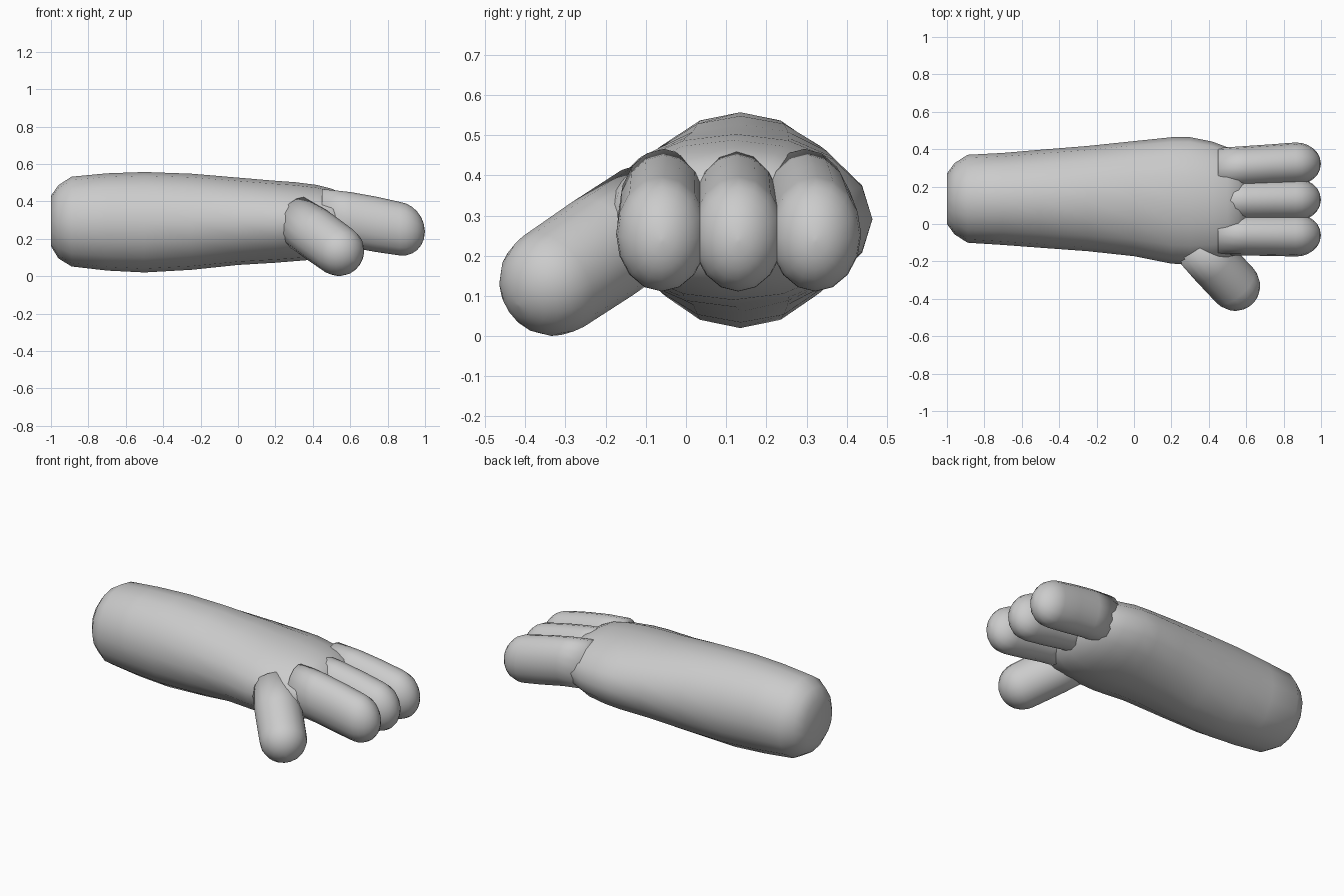
import bpy, bmesh, math
from mathutils import Vector

if "Cube" in bpy.data.objects:
    bpy.data.objects.remove(bpy.data.objects["Cube"], do_unlink=True)

grey = bpy.data.materials.new("plain grey")
grey.use_nodes = True
GREY = (0.6, 0.6, 0.6, 1)
grey.diffuse_color = GREY
grey.node_tree.nodes["Principled BSDF"].inputs["Base Color"].default_value = GREY


def loft(name, rings, axis, sides=16):
    """Skin elliptical rings (centre, side radius, upright radius) set across an axis."""
    axis = Vector(axis).normalized()
    side = Vector((0, 0, 1)).cross(axis).normalized()
    up = axis.cross(side)
    bm = bmesh.new()
    loops = []
    for centre, a, b in rings:
        loop = []
        for i in range(sides):
            t = math.tau * i / sides
            loop.append(bm.verts.new(Vector(centre) + side * a * math.cos(t) + up * b * math.sin(t)))
        loops.append(loop)
    for low, high in zip(loops, loops[1:]):
        for i in range(sides):
            j = (i + 1) % sides
            bm.faces.new((low[i], low[j], high[j], high[i]))
    bm.faces.new(loops[0][::-1])
    bm.faces.new(loops[-1])
    bmesh.ops.recalc_face_normals(bm, faces=bm.faces)
    for face in bm.faces:
        face.smooth = True
    mesh = bpy.data.meshes.new(name)
    bm.to_mesh(mesh)
    bm.free()
    mesh.materials.append(grey)
    obj = bpy.data.objects.new(name, mesh)
    bpy.context.collection.objects.link(obj)
    return obj


def round_tip(rings, centre, axis, a, b, length, steps=6):
    """Add a rounded end to a list of rings."""
    axis = Vector(axis).normalized()
    for i in range(steps + 1):
        t = math.radians(88) * i / steps
        rings.append((Vector(centre) + axis * length * math.sin(t), a * math.cos(t), b * math.cos(t)))
    return rings


# Forearm and palm: x, right edge, left edge, bottom, top
outline = [
    (-1.0, 0.0, 0.27, 0.16, 0.43),
    (-0.96, -0.055, 0.325, 0.095, 0.487),
    (-0.89, -0.10, 0.37, 0.052, 0.532),
    (-0.7, -0.112, 0.38, 0.03, 0.55),
    (-0.5, -0.127, 0.397, 0.02, 0.557),
    (-0.25, -0.145, 0.417, 0.034, 0.548),
    (0.0, -0.172, 0.443, 0.06, 0.527),
    (0.2, -0.212, 0.464, 0.072, 0.51),
    (0.3, -0.215, 0.464, 0.08, 0.503),
    (0.42, -0.205, 0.44, 0.09, 0.488),
    (0.5, -0.19, 0.41, 0.115, 0.468),
    (0.56, -0.15, 0.37, 0.15, 0.44),
    (0.61, -0.05, 0.29, 0.22, 0.38),
]
loft("forearm_and_palm",
     [((x, (r + l) / 2, (b + t) / 2), (l - r) / 2, (t - b) / 2) for x, r, l, b, t in outline],
     (1, 0, 0))

# Three fingers, drooping slightly toward their tips
for name, base_y, tip_y in (("right_finger", -0.055, -0.06),
                            ("middle_finger", 0.125, 0.13),
                            ("left_finger", 0.295, 0.322)):
    rings = [((x, base_y + (tip_y - base_y) * (x - 0.45) / 0.4, z), 0.112, 0.148)
             for x, z in ((0.45, 0.318), (0.6, 0.302), (0.74, 0.277))]
    round_tip(rings, (0.865, tip_y, 0.254), (1, 0, -0.12), 0.114, 0.143, 0.135)
    loft(name, rings, (1, 0, 0))

# Thumb, angled forward and down
start, end = Vector((0.31, -0.085, 0.3)), Vector((0.54, -0.33, 0.136))
direction = end - start
thumb = [(start, 0.13, 0.137), (start.lerp(end, 0.5), 0.135, 0.139)]
round_tip(thumb, end, direction, 0.135, 0.136, 0.135)
loft("thumb", thumb, direction)
